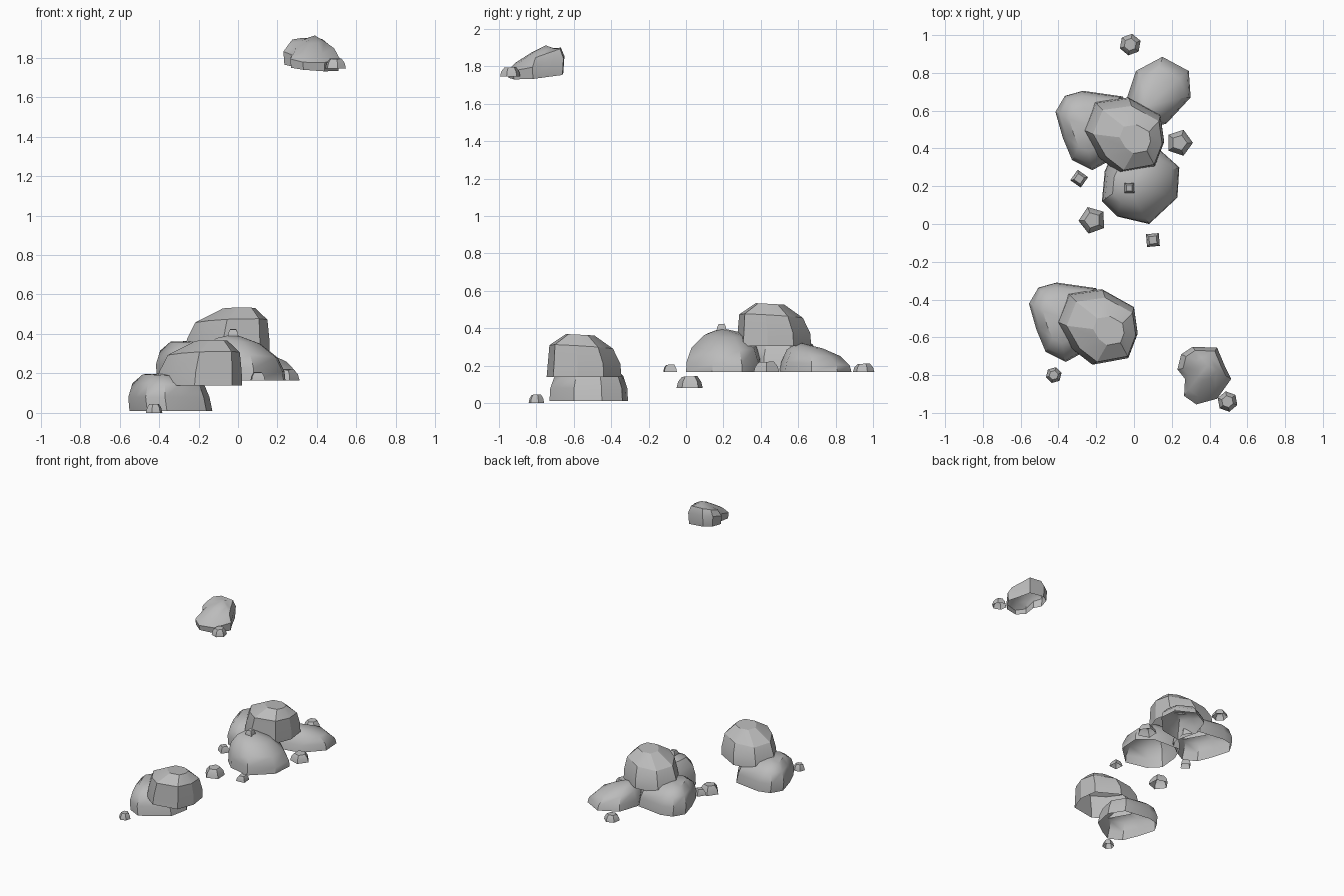
import bpy, bmesh, math
from mathutils import Vector

cube = bpy.data.objects.get("Cube")
if cube:
    bpy.data.objects.remove(cube)

stone = bpy.data.materials.new("stone_grey")
stone.use_nodes = True
stone.diffuse_color = (0.5, 0.5, 0.5, 1)
stone.node_tree.nodes["Principled BSDF"].inputs["Base Color"].default_value = (0.5, 0.5, 0.5, 1)


def rock(name, outline, rings, offset=(0, 0, 0), angle=30, peak=None):
    """Open-bottomed shell lofted from an outline.
    Each ring is (scale, z, shift x, shift y, tilt x, tilt y)."""
    bm = bmesh.new()
    n = len(outline)
    cx = sum(p[0] for p in outline) / n
    cy = sum(p[1] for p in outline) / n
    loops = []
    for s, z, dx, dy, tx, ty in rings:
        loop = []
        for x, y in outline:
            u, v = (x - cx) * s, (y - cy) * s
            loop.append(bm.verts.new(Vector((cx + u + dx, cy + v + dy, z + u * tx + v * ty)) + Vector(offset)))
        loops.append(loop)
    for low, high in zip(loops, loops[1:]):
        for i in range(n):
            j = (i + 1) % n
            bm.faces.new((low[i], low[j], high[j], high[i]))
    if peak:
        tip = bm.verts.new(Vector(peak) + Vector(offset))
        for i in range(n):
            bm.faces.new((loops[-1][i], loops[-1][(i + 1) % n], tip))
    else:
        bm.faces.new(loops[-1])
    bm.normal_update()
    # Make the shell face outwards
    if max(bm.faces, key=lambda f: f.calc_center_median().z).normal.z < 0:
        bmesh.ops.reverse_faces(bm, faces=bm.faces[:])
    mesh = bpy.data.meshes.new(name)
    bm.to_mesh(mesh)
    bm.free()
    mesh.materials.append(stone)
    obj = bpy.data.objects.new(name, mesh)
    bpy.context.collection.objects.link(obj)
    bpy.ops.object.select_all(action='DESELECT')
    obj.select_set(True)
    bpy.context.view_layer.objects.active = obj
    bpy.ops.object.shade_smooth_by_angle(angle=math.radians(angle))
    return obj


# Stacked pair of boulders, used twice
lower = [(-.55, -.42), (-.51, -.56), (-.46, -.68), (-.36, -.73), (-.27, -.68),
         (-.16, -.6), (-.13, -.45), (-.2, -.34), (-.41, -.31), (-.5, -.335)]
upper = [(-.41, -.52), (-.33, -.66), (-.22, -.745), (-.03, -.71),
         (.02, -.58), (0, -.44), (-.17, -.345), (-.35, -.37)]
for place, offset in (("front", (0, 0, 0)), ("back", (.14, 1.015, .165))):
    rock(place + "_lower_boulder", lower,
         [(1, .01, 0, 0, 0, 0), (.98, .08, -.01, 0, 0, 0),
          (.87, .145, -.01, 0, -.03, 0), (.55, .19, -.02, 0, -.05, 0)],
         offset, 38, (-.37, -.5, .2))
    rock(place + "_upper_boulder", upper,
         [(1, .14, 0, 0, 0, 0), (.97, .21, .005, 0, 0, 0),
          (.85, .3, .02, -.015, .03, -.06), (.38, .365, .055, -.02, 0, -.05)],
         offset, 24)

# Broad domed boulder
dome = [(-.17, .12), (-.09, .04), (.08, 0), (.23, .14), (.24, .3),
        (.14, .39), (-.1, .4), (-.155, .28)]
rock("domed_boulder", dome,
     [(1, .165, 0, 0, 0, 0), (.98, .23, 0, 0, -.1, 0), (.86, .3, -.01, 0, -.1, 0),
      (.55, .365, -.03, 0, -.12, 0)], angle=40, peak=(-.02, .19, .4))

# Low sloping boulder at the rear
slope = [(-.04, .66), (0, .5), (.17, .53), (.3, .67), (.29, .81), (.15, .885), (.01, .81)]
rock("low_boulder", slope,
     [(1, .165, 0, 0, 0, 0), (.95, .21, 0, 0, 0, -.05), (.75, .265, -.01, -.01, -.06, -.1),
      (.4, .3, -.03, -.04, -.06, -.1)], angle=40, peak=(.07, .62, .32))

# Raised boulder with a sloping top
raised = [(.23, -.77), (.27, -.82), (.265, -.91), (.33, -.955), (.44, -.925),
          (.515, -.82), (.48, -.75), (.44, -.655), (.31, -.65), (.25, -.69)]
rock("raised_boulder", raised,
     [(.96, 1.75, 0, 0, -.1, .09), (1, 1.815, 0, 0, -.08, .25),
      (.8, 1.86, .005, .01, -.05, .33), (.4, 1.885, .02, .03, 0, .2)],
     angle=35, peak=(.39, -.75, 1.912))

# Loose pebbles: x, y, base z, radius, height, sides, turn in degrees
pebbles = [(-.02, .95, .165, .058, .045, 6, 20), (.24, .43, .165, .072, .055, 5, 0),
           (-.29, .24, .165, .048, .045, 4, 10), (-.025, .19, .385, .038, .038, 4, 45),
           (-.22, .02, .08, .074, .062, 5, 110), (.1, -.085, .165, .048, .04, 4, 50),
           (-.425, -.8, 0, .043, .045, 6, 15), (.495, -.94, 1.745, .055, .05, 6, 40)]
for k, (x, y, z, r, h, sides, turn) in enumerate(pebbles, 1):
    ring = []
    for i in range(sides):
        a = math.radians(turn) + math.tau * i / sides
        ring.append((x + r * math.cos(a), y + r * math.sin(a)))
    rock(f"pebble_{k}", ring,
         [(1, z, 0, 0, 0, 0), (.88, z + h * .55, 0, 0, 0, 0), (.58, z + h, 0, 0, 0, .05)])
